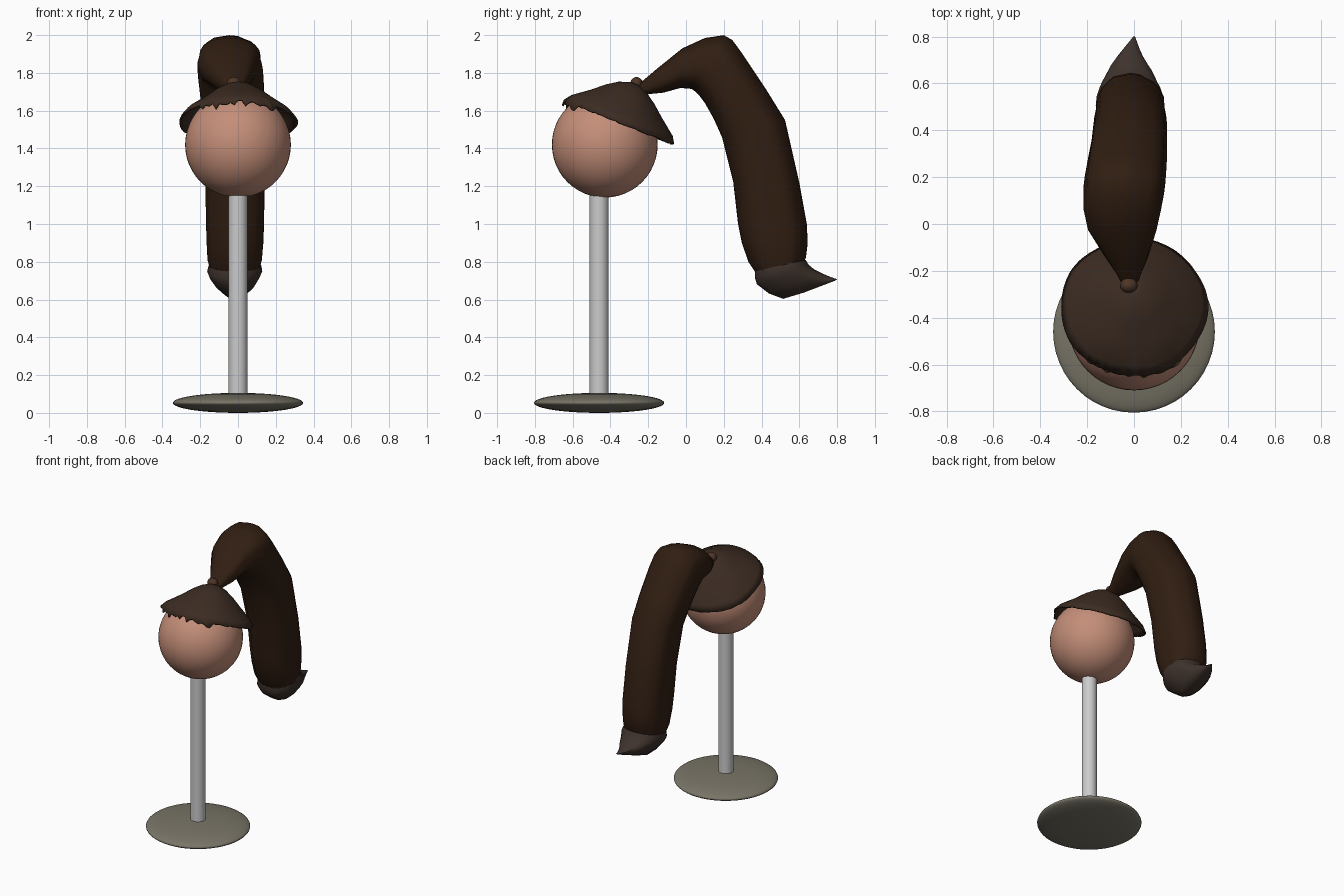
import bpy, bmesh, math, random
from mathutils import Vector

if "Cube" in bpy.data.objects:
    bpy.data.objects.remove(bpy.data.objects["Cube"])

random.seed(4)


def material(name, rgb):
    m = bpy.data.materials.new(name)
    m.diffuse_color = (*rgb, 1)
    m.use_nodes = True
    m.node_tree.nodes["Principled BSDF"].inputs["Base Color"].default_value = m.diffuse_color
    return m


def finish(obj, name, mat=None, angle=40):
    obj.name = name
    if mat:
        obj.data.materials.append(mat)
    bpy.ops.object.select_all(action='DESELECT')
    obj.select_set(True)
    bpy.context.view_layer.objects.active = obj
    bpy.ops.object.shade_smooth_by_angle(angle=math.radians(angle))
    return obj


def skin_rings(name, rings, mat, cap_ends=True):
    """Bridge equally sized rings of points into one surface."""
    bm = bmesh.new()
    loops = [[bm.verts.new(p) for p in ring] for ring in rings]
    n = len(loops[0])
    for a, b in zip(loops, loops[1:]):
        for i in range(n):
            j = (i + 1) % n
            bm.faces.new((a[i], a[j], b[j], b[i]))
    if cap_ends:
        bm.faces.new(loops[0])
        bm.faces.new(loops[-1])
    bmesh.ops.recalc_face_normals(bm, faces=bm.faces)
    me = bpy.data.meshes.new(name)
    bm.to_mesh(me)
    bm.free()
    obj = bpy.data.objects.new(name, me)
    bpy.context.collection.objects.link(obj)
    return finish(obj, name, mat)


def section_rings(sections, sides, ridges):
    """Each section: outer (y, z), inner (y, z), left x, right x."""
    bumps = [1 - random.uniform(0, ridges) for _ in range(sides)]
    rings = []
    for oy, oz, iy, iz, x0, x1 in sections:
        ring = []
        for k in range(sides):
            a = math.tau * k / sides
            c, s = math.cos(a), math.sin(a)
            u = math.copysign(abs(c) ** 0.9, c) * bumps[k]
            v = math.copysign(abs(s) ** 0.9, s) * bumps[k]
            ring.append(((x0 + x1) / 2 + (x1 - x0) / 2 * v,
                         (oy + iy) / 2 + (oy - iy) / 2 * u,
                         (oz + iz) / 2 + (oz - iz) / 2 * u))
        rings.append(ring)
    return rings


hair = material("hair", (0.030, 0.013, 0.006))
cap_hair = material("cap_hair", (0.045, 0.025, 0.016))
tip_hair = material("tip_hair", (0.048, 0.032, 0.025))
tie_mat = material("tie", (0.075, 0.035, 0.02))
skin = material("skin", (0.55, 0.27, 0.19))
stone = material("base", (0.19, 0.175, 0.135))

# Stand base: flattened ball
bpy.ops.mesh.primitive_uv_sphere_add(segments=48, ring_count=24, radius=1, location=(0, -0.46, 0.053))
base = bpy.context.object
base.scale = (0.345, 0.345, 0.053)
finish(base, "stand_base", stone, 60)

# Pole
bpy.ops.mesh.primitive_cylinder_add(vertices=32, radius=0.05, depth=1.12, location=(0, -0.46, 0.64))
finish(bpy.context.object, "stand_pole")

# Head ball
bpy.ops.mesh.primitive_uv_sphere_add(segments=48, ring_count=24, radius=0.28, location=(0, -0.43, 1.42))
finish(bpy.context.object, "head", skin)

# Hair cap: thin tilted cone shell with a ragged front fringe
origin = Vector((0, -0.355, 1.54))
normal = Vector((0, 0.375, 0.927))
back = Vector((0, 0.927, -0.375))
profile = [(0.31, 0.0), (0.285, 0.035), (0.2, 0.10), (0.135, 0.155), (0.08, 0.192), (0.03, 0.212), (0.004, 0.216)]
rings = []
for level, (r, h) in enumerate(profile):
    ring = []
    for k in range(96):
        a = math.tau * k / 96
        c, s = math.cos(a), math.sin(a)
        drop = 0
        if level == 0:
            drop = random.uniform(0, 0.04) if c < -0.78 else random.uniform(0, 0.006)
        wave = 1 + 0.012 * math.sin(5 * a + level) * (level < 5)
        ring.append(origin + Vector((1, 0, 0)) * s * r * wave + back * c * r * wave + normal * (h - drop))
    rings.append(ring)
cap = skin_rings("hair_cap", rings, cap_hair, cap_ends=False)
thick = cap.modifiers.new("thickness", 'SOLIDIFY')
thick.thickness = 0.01
thick.offset = 0

# Hair tie
bpy.ops.mesh.primitive_uv_sphere_add(segments=20, ring_count=12, radius=1, location=(-0.022, -0.262, 1.745))
tie = bpy.context.object
tie.scale = (0.037, 0.032, 0.033)
finish(tie, "hair_tie", tie_mat)

# Ponytail
tail = [(-0.275, 1.72, -0.225, 1.685, -0.05, 0.015),
        (-0.15, 1.825, -0.12, 1.695, -0.13, 0.065),
        (-0.02, 1.93, -0.03, 1.72, -0.20, 0.10),
        (0.10, 1.985, 0.03, 1.715, -0.22, 0.12),
        (0.20, 2.00, 0.05, 1.70, -0.22, 0.13),
        (0.245, 1.975, 0.07, 1.68, -0.22, 0.135),
        (0.30, 1.90, 0.10, 1.64, -0.215, 0.14),
        (0.42, 1.72, 0.145, 1.56, -0.20, 0.145),
        (0.525, 1.55, 0.19, 1.46, -0.185, 0.145),
        (0.60, 1.22, 0.25, 1.22, -0.177, 0.145),
        (0.64, 1.00, 0.275, 1.00, -0.173, 0.142),
        (0.645, 0.90, 0.295, 0.90, -0.17, 0.138),
        (0.635, 0.82, 0.33, 0.80, -0.165, 0.13),
        (0.61, 0.77, 0.37, 0.74, -0.15, 0.115)]
skin_rings("ponytail", section_rings(tail, 28, 0.06), hair)

# Flicked end of the ponytail
tip = [(0.635, 0.81, 0.36, 0.75, -0.16, 0.125),
       (0.65, 0.785, 0.36, 0.715, -0.168, 0.13),
       (0.68, 0.76, 0.37, 0.68, -0.155, 0.115),
       (0.72, 0.74, 0.435, 0.63, -0.125, 0.09),
       (0.755, 0.725, 0.51, 0.602, -0.085, 0.055),
       (0.78, 0.715, 0.62, 0.635, -0.045, 0.03),
       (0.80, 0.708, 0.79, 0.70, -0.006, 0.006)]
skin_rings("ponytail_tip", section_rings(tip, 24, 0.04), tip_hair)
